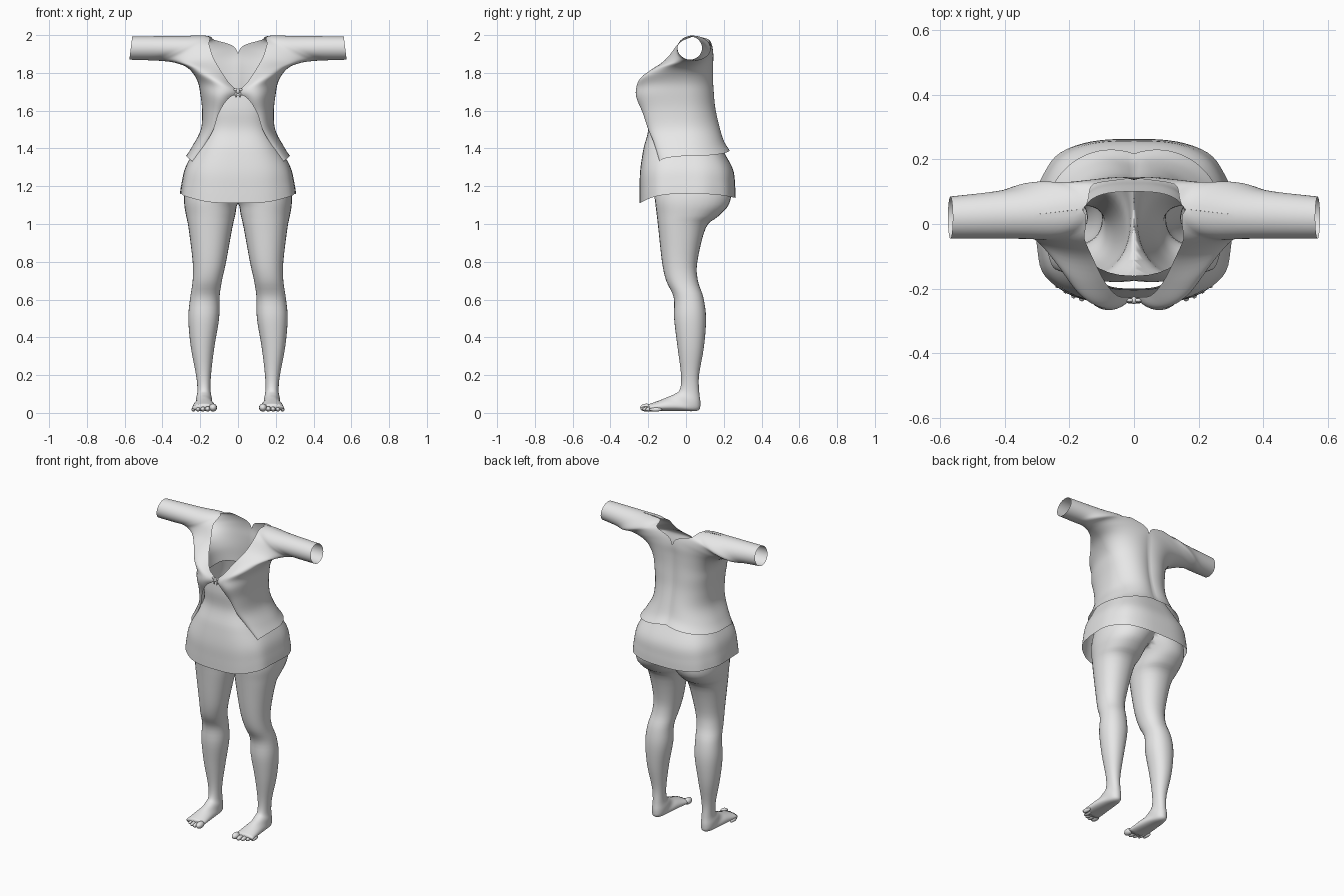
import bpy
import bmesh
from math import sin, cos, pi, radians

if "Cube" in bpy.data.objects:
    bpy.data.objects.remove(bpy.data.objects["Cube"])

grey = bpy.data.materials.new("light grey")
grey.use_nodes = True
grey.diffuse_color = (0.8, 0.8, 0.8, 1)
grey.node_tree.nodes["Principled BSDF"].inputs["Base Color"].default_value = grey.diffuse_color


def spline(rows, steps):
    """Fill in rows smoothly between the given key rows."""
    filled = []
    last = len(rows) - 1
    for i in range(last):
        before, start, end, after = (rows[max(i - 1, 0)], rows[i], rows[i + 1], rows[min(i + 2, last)])
        for k in range(steps):
            t = k / steps
            filled.append([
                b + (c - a) * t / 2 + (2 * a - 5 * b + 4 * c - d) * t * t / 2
                + (3 * b - a - 3 * c + d) * t ** 3 / 2
                for a, b, c, d in zip(before, start, end, after)])
    filled.append(list(rows[-1]))
    return filled


def finish(name, bm, mirrored=False):
    """Turn a bmesh into a smooth grey object, mirrored across x if asked."""
    bmesh.ops.remove_doubles(bm, verts=bm.verts, dist=0.0003)
    bmesh.ops.recalc_face_normals(bm, faces=bm.faces)
    mesh = bpy.data.meshes.new(name)
    bm.to_mesh(mesh)
    bm.free()
    mesh.materials.append(grey)
    mesh.shade_smooth()
    obj = bpy.data.objects.new(name, mesh)
    bpy.context.scene.collection.objects.link(obj)
    if mirrored:
        obj.modifiers.new("Mirror", "MIRROR").merge_threshold = 0.001
    return obj


def loft(rings, closed=True, cap_end=False):
    """Skin a list of point rings with quads."""
    bm = bmesh.new()
    loops = [[bm.verts.new(p) for p in ring] for ring in rings]
    count = len(rings[0])
    for upper, lower in zip(loops, loops[1:]):
        for i in range(count if closed else count - 1):
            j = (i + 1) % count
            bm.faces.new((upper[i], upper[j], lower[j], lower[i]))
    if cap_end:
        bm.faces.new(loops[-1])
    return bm


def signed_power(value, power):
    return abs(value) ** power * (1 if value > 0 else -1)


# Leg with hip and foot: front y, front z, back y, back z, inner x, outer x
leg_rows = [
    (-.16, 1.42, .13, 1.42, -.17, .18),
    (-.18, 1.28, .21, 1.28, -.15, .25),
    (-.17, 1.18, .24, 1.18, -.06, .28),
    (-.164, 1.12, .225, 1.1, 0, .285),
    (-.155, 1.05, .17, 1.04, .015, .275),
    (-.147, .98, .105, .98, .03, .262),
    (-.127, .8, .06, .8, .063, .24),
    (-.105, .7, .063, .7, .085, .24),
    (-.065, .61, .092, .61, .098, .253),
    (-.063, .5, .106, .5, .1, .263),
    (-.045, .35, .095, .35, .125, .25),
    (-.026, .2, .069, .2, .143, .222),
    (-.032, .125, .07, .11, .145, .215),
    (-.06, .1, .076, .05, .138, .222),
    (-.095, .085, .062, .012, .135, .225),
    (-.13, .07, -.03, .01, .125, .235),
    (-.2, .045, -.19, .01, .117, .243),
]


def leg_ring(row, sides=32):
    front_y, front_z, back_y, back_z, inner, outer = row
    ring = []
    for i in range(sides):
        angle = 2 * pi * i / sides
        across = signed_power(cos(angle), .92)
        depth = (1 + signed_power(sin(angle), .92)) / 2
        ring.append(((inner + outer) / 2 + across * (outer - inner) / 2,
                     front_y + (back_y - front_y) * depth,
                     front_z + (back_z - front_z) * depth))
    return ring


legs = loft([leg_ring(row) for row in spline(leg_rows, 4)], cap_end=True)
bmesh.ops.bisect_plane(legs, geom=legs.verts[:] + legs.edges[:] + legs.faces[:],
                       plane_co=(0, 0, 0), plane_no=(1, 0, 0), clear_inner=True)
finish("legs", legs, mirrored=True)

# Toes: the big toe is innermost, the others shrink and step back
toes = bmesh.new()
for i in range(5):
    size = .021 if i == 0 else .015 - .001 * i
    made = bmesh.ops.create_uvsphere(toes, u_segments=12, v_segments=8, radius=1)
    bmesh.ops.scale(toes, verts=made["verts"], vec=(size, .034, size))
    bmesh.ops.translate(toes, verts=made["verts"],
                        vec=(.136 + .025 * i - (.004 if i == 0 else 0), -.209 + .003 * i * i, size + .007))
finish("toes", toes, mirrored=True)

# Long under top: height, front depth, back depth, half width
top_rows = [
    (1.68, .2, .1, .16),
    (1.6, .205, .12, .172),
    (1.5, .2, .14, .178),
    (1.4, .225, .19, .225),
    (1.3, .243, .248, .278),
    (1.22, .245, .26, .297),
    (1.16, .245, .263, .306),
]


def top_ring(row, sides=64):
    height, front, back, width = row
    hem = max(0, (1.4 - height) / .24)
    ring = []
    for i in range(sides):
        angle = 2 * pi * i / sides
        side = sin(angle)
        drop = (.05 if side < 0 else .022) * abs(side) ** 2 * hem
        fold = 1 + .012 * hem * sin(angle * 9)
        ring.append((width * signed_power(cos(angle), .68) * fold,
                     (front if side < 0 else back) * signed_power(side, .68),
                     height - drop))
    return ring


finish("under_top", loft([top_ring(row) for row in spline(top_rows, 5)]))

# Jacket half: side x, z, y; front edge x, z, depth, sweep; back edge x, z, depth, sweep
jacket_rows = [
    (.275, 1.36, .02, .24, 1.33, .16, 90, 0, 1.4, .21, 110),
    (.243, 1.41, .01, .17, 1.43, .18, 90, 0, 1.45, .19, 110),
    (.197, 1.5, 0, .13, 1.5, .2, 90, 0, 1.53, .175, 110),
    (.19, 1.6, 0, .1, 1.59, .23, 95, 0, 1.62, .155, 110),
    (.2, 1.69, 0, .055, 1.66, .262, 108, 0, 1.7, .147, 110),
    (.212, 1.75, 0, .006, 1.7, .264, 120, 0, 1.77, .143, 108),
    (.24, 1.8, 0, .05, 1.75, .245, 115, 0, 1.84, .143, 105),
    (.28, 1.835, .01, .09, 1.81, .195, 105, 0, 1.9, .135, 100),
    (.34, 1.855, .02, .13, 1.88, .12, 95, .03, 1.945, .12, 100),
    (.39, 1.862, .03, .153, 1.95, .085, 118, .125, 1.975, .1, 112),
    (.43, 1.865, .045, .16, 1.995, .093, 180, .16, 1.995, .085, 180),
    (.48, 1.867, .03, .31, 1.995, .075, 180, .31, 1.995, .075, 180),
    (.575, 1.87, .02, .56, 1.993, .065, 180, .56, 1.993, .065, 180),
]


def jacket_half(side, edge, direction, steps=18):
    """Points from an open edge of the cloth round to the side seam."""
    side_x, side_z, side_y = side
    edge_x, edge_z, depth, sweep = edge
    sweep = radians(min(sweep, 180))
    points = []
    for i in range(steps + 1):
        angle = sweep * (1 - i / steps)
        along = (cos(angle) - cos(sweep)) / (1 - cos(sweep))
        points.append((max(0, edge_x + (side_x - edge_x) * along),
                       side_y + direction * depth * sin(angle),
                       edge_z + (side_z - edge_z) * along))
    return points


def jacket_ring(row):
    front = jacket_half(row[:3], row[3:7], -1)
    back = jacket_half(row[:3], row[7:], 1)
    return front + back[-2::-1]


jacket = loft([jacket_ring(row) for row in spline(jacket_rows, 5)], closed=False)
finish("jacket", jacket, mirrored=True)

# Tie at the front: a small knot with short loops to each side
tie = bmesh.new()
for offset, drop, scale in ((0, 0, (.01, .012, .014)), (.013, -.008, (.012, .006, .007)),
                            (.01, .016, (.006, .005, .018))):
    made = bmesh.ops.create_uvsphere(tie, u_segments=12, v_segments=8, radius=1)
    bmesh.ops.scale(tie, verts=made["verts"], vec=scale)
    bmesh.ops.translate(tie, verts=made["verts"], vec=(offset, -.236, 1.703 - drop))
finish("front_tie", tie, mirrored=True)
